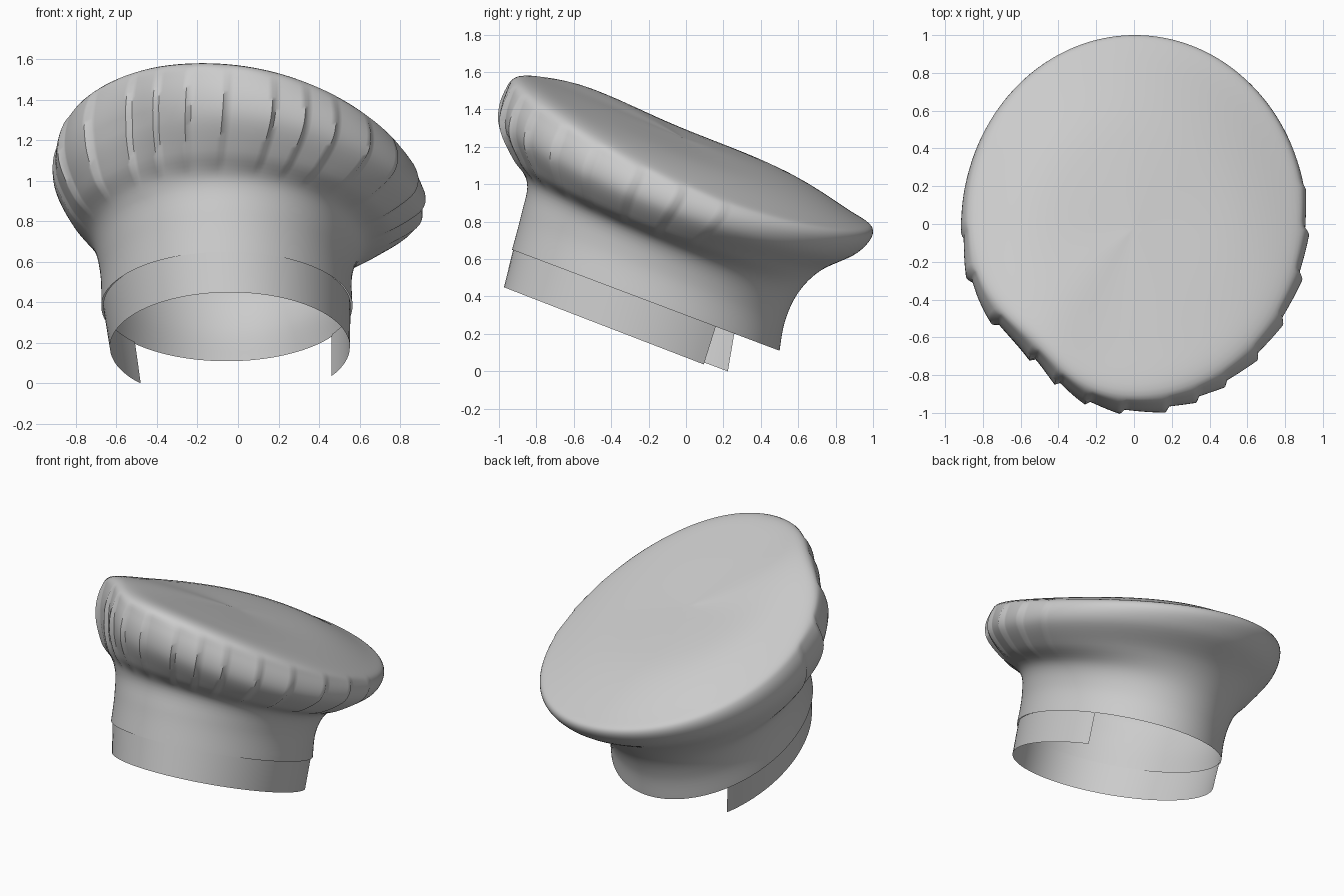
import bpy, bmesh
from math import sin, cos, pi, radians, exp

if "Cube" in bpy.data.objects:
    bpy.data.objects.remove(bpy.data.objects["Cube"])

# Rings from the head opening up to the top: front (y, z), back (y, z), left (x, z), right (x, z)
RINGS = [
    ((-0.93, 0.65), (0.50, 0.11), (-0.675, 0.38), (0.565, 0.38)),
    ((-0.88, 0.84), (0.53, 0.27), (-0.68, 0.55), (0.565, 0.55)),
    ((-0.85, 1.01), (0.60, 0.42), (-0.72, 0.71), (0.62, 0.68)),
    ((-0.93, 1.15), (0.72, 0.54), (-0.83, 0.84), (0.77, 0.75)),
    ((-1.00, 1.33), (0.92, 0.64), (-0.91, 1.00), (0.90, 0.84)),
    ((-0.97, 1.49), (1.00, 0.75), (-0.90, 1.14), (0.91, 0.94)),
    ((-0.88, 1.57), (0.90, 0.83), (-0.82, 1.22), (0.83, 1.02)),
    ((-0.60, 1.48), (0.55, 1.04), (-0.52, 1.30), (0.52, 1.15)),
    ((-0.02, 1.25), (-0.02, 1.25), (0.0, 1.25), (0.0, 1.25)),
]
PLEATS = [-88, -74, -58, -40, -28, -15, -3, 11, 22, 33, 46, 60, 74, 88, 102]
SEG, SUB = 240, 6


def ring_point(i, a):
    """Point on ring i at angle a, measured from the front towards +x."""
    f, b, l, r = RINGS[i]
    c, s = cos(a), sin(a)
    x = (l[0] + r[0]) / 2 + (r[0] - l[0]) / 2 * s
    y = (f[0] + b[0]) / 2 + (f[0] - b[0]) / 2 * c
    z = ((f[1] + b[1]) / 2 * c * c + (l[1] + r[1]) / 2 * s * s
         + (f[1] - b[1]) / 2 * c + (r[1] - l[1]) / 2 * s)
    return x, y, z


def spline(p, t):
    """Catmull-Rom value through the list of points p."""
    i = min(int(t), len(p) - 2)
    u = t - i
    p1, p2 = p[i], p[i + 1]
    p0 = p[max(i - 1, 0)]
    p3 = p[min(i + 2, len(p) - 1)]
    return [0.5 * (2 * b + (c - a) * u + (2 * a - 5 * b + 4 * c - d) * u * u
                   + (3 * b - a - 3 * c + d) * u ** 3)
            for a, b, c, d in zip(p0, p1, p2, p3)]


def pleat(deg, t):
    """Sawtooth bulge between neighbouring fold lines."""
    if not 2.3 < t < 5.6:
        return 0
    for a, b in zip(PLEATS, PLEATS[1:]):
        if a <= deg < b:
            u = (deg - a) / (b - a)
            return 0.03 * (u ** 1.5 - 0.5) * sin(pi * (t - 2.3) / 3.3) ** 0.7
    return 0


def hat_point(deg, t):
    a = radians(deg)
    x, y, z = spline([ring_point(i, a) for i in range(len(RINGS))], t)
    # flattened and slightly raised front left corner
    corner = exp(-((deg + 42) / 20) ** 2) * min(max(t - 2, 0) / 2, 1) * min(8 - t, 2) / 2
    lift = exp(-((deg + 55) / 25) ** 2) * min(max(t - 3, 0) / 2, 1) * min(8 - t, 2) / 2
    k = 1 - 0.08 * corner + pleat(deg, t)
    return x * k, y * k, z + 0.04 * lift


def make_object(name, bm, angle):
    bmesh.ops.recalc_face_normals(bm, faces=bm.faces)
    me = bpy.data.meshes.new(name)
    bm.to_mesh(me)
    bm.free()
    ob = bpy.data.objects.new(name, me)
    bpy.context.collection.objects.link(ob)
    bpy.ops.object.select_all(action='DESELECT')
    ob.select_set(True)
    bpy.context.view_layer.objects.active = ob
    bpy.ops.object.shade_smooth_by_angle(angle=radians(angle))
    return ob


def bridge(bm, a, b, closed):
    n = len(a)
    for i in range(n if closed else n - 1):
        j = (i + 1) % n
        bm.faces.new((a[i], a[j], b[j], b[i]))


# Puffy crown with pleats, open at the bottom
bm = bmesh.new()
steps = (len(RINGS) - 1) * SUB
loops = []
for k in range(steps):
    loops.append([bm.verts.new(hat_point(-180 + 360 * i / SEG, k / SUB)) for i in range(SEG)])
for lo, hi in zip(loops, loops[1:]):
    bridge(bm, lo, hi, True)
tip = bm.verts.new(hat_point(0, len(RINGS) - 1))
for i in range(SEG):
    bm.faces.new((loops[-1][i], loops[-1][(i + 1) % SEG], tip))
make_object("puffy_crown", bm, 50)

# Head band below the crown, open at the back
bm = bmesh.new()
top, bottom = [], []
START, END, N = -132, 122, 64
for i in range(N + 1):
    x, y, z = ring_point(0, radians(START + (END - START) * i / N))
    x, y = -0.055 + (x + 0.055) * 0.985, -0.215 + (y + 0.215) * 0.99
    top.append(bm.verts.new((x, y, z + 0.005)))
    side = 0.5 + 0.5 * i / N
    bottom.append(bm.verts.new((-0.04 + (x + 0.055) * 0.97, y - 0.065 + 0.06 * (1 - side),
                                max(z - 0.20, 0))))
bridge(bm, bottom, top, False)
make_object("head_band", bm, 40)

# Rest the lowest point exactly on the ground
low = min(v.co.z for o in bpy.data.objects for v in o.data.vertices)
for o in bpy.data.objects:
    for v in o.data.vertices:
        v.co.z -= low
